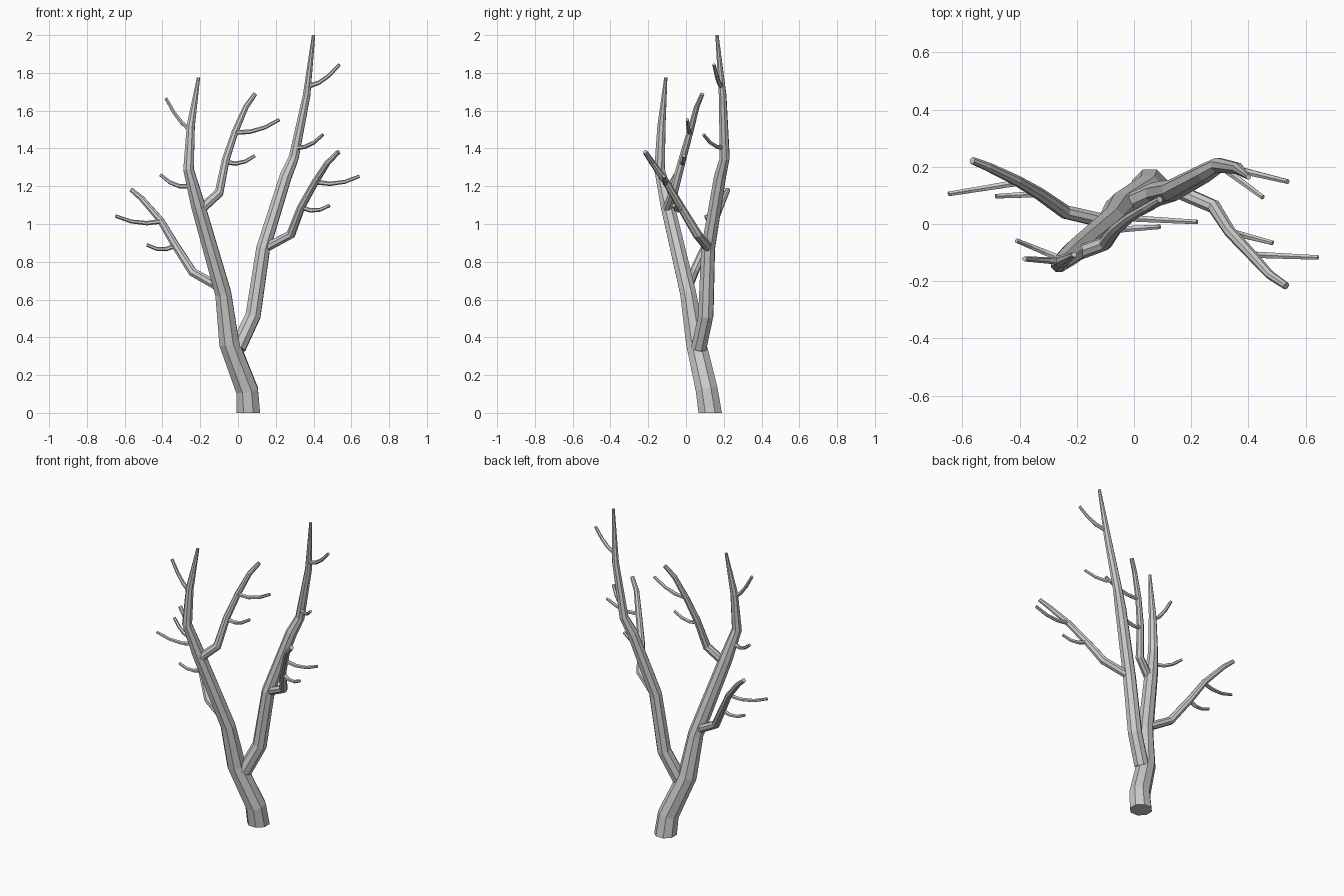
import bpy, bmesh, math
from mathutils import Vector


def limb(name, points, sides=8, start_dir=None):
    """Tapered flat-faced tube through (x, y, z, radius) points."""
    bm = bmesh.new()
    pos = [Vector(p[:3]) for p in points]
    segs = [(b - a).normalized() for a, b in zip(pos, pos[1:])]
    prev_x = Vector((1, 0, 0)) if abs(segs[0].x) < 0.8 else Vector((0, 1, 0))
    rings = []
    for i, p in enumerate(points):
        t = (segs[max(i - 1, 0)] + segs[min(i, len(segs) - 1)]).normalized()
        if i == 0 and start_dir:
            t = Vector(start_dir)
        u = (prev_x - t * prev_x.dot(t)).normalized()
        v = t.cross(u)
        prev_x = u
        rings.append([bm.verts.new(pos[i] + p[3] * (u * math.cos(a) + v * math.sin(a)))
                      for a in (math.tau * (k + 0.5) / sides for k in range(sides))])
    for lo, hi in zip(rings, rings[1:]):
        for k in range(sides):
            n = (k + 1) % sides
            bm.faces.new((lo[k], lo[n], hi[n], hi[k]))
    bm.faces.new(rings[0][::-1])
    bm.faces.new(rings[-1])
    mesh = bpy.data.meshes.new(name)
    bm.to_mesh(mesh)
    bm.free()
    obj = bpy.data.objects.new(name, mesh)
    bpy.context.collection.objects.link(obj)
    return obj


def twig(name, base, tip, sag=0.022):
    """Thin side shoot that droops slightly, then lifts at the tip."""
    a, b = Vector(base), Vector(tip)
    pts = []
    for i in range(4):
        t = i / 3
        p = a.lerp(b, t)
        p.z -= sag * 4 * t * (1 - t)
        pts.append((*p, 0.013 - 0.004 * t))
    return limb(name, pts, 6)


# Trunk running on into the left leader
limb("trunk", [
    (0.055, 0.128, 0, 0.067), (0.048, 0.11, 0.12, 0.063),
    (-0.047, 0.053, 0.37, 0.057), (-0.078, 0.012, 0.63, 0.046),
    (-0.212, -0.098, 1.10, 0.040), (-0.262, -0.14, 1.29, 0.030),
    (-0.25, -0.13, 1.52, 0.023), (-0.209, -0.107, 1.775, 0.009)],
    start_dir=(0, 0, 1))

# Right leader
limb("right_leader", [
    (0.0, 0.068, 0.345, 0.044), (0.08, 0.105, 0.515, 0.043),
    (0.133, 0.117, 0.87, 0.039), (0.252, 0.18, 1.25, 0.034),
    (0.295, 0.205, 1.35, 0.028), (0.363, 0.194, 1.68, 0.021),
    (0.40, 0.164, 2.0, 0.009)])

# Main side branches
limb("left_branch", [
    (-0.08, 0.005, 0.655, 0.026), (-0.24, 0.042, 0.745, 0.025),
    (-0.33, 0.105, 0.885, 0.022), (-0.41, 0.152, 1.02, 0.019),
    (-0.51, 0.2, 1.135, 0.016), (-0.565, 0.222, 1.182, 0.013)])
limb("middle_branch", [
    (-0.205, -0.105, 1.07, 0.026), (-0.1, -0.067, 1.165, 0.025),
    (-0.065, -0.02, 1.34, 0.021), (-0.015, 0.022, 1.49, 0.018),
    (0.042, 0.057, 1.62, 0.015), (0.09, 0.086, 1.688, 0.012)])
limb("right_branch", [
    (0.13, 0.125, 0.865, 0.026), (0.28, 0.06, 0.945, 0.025),
    (0.335, -0.027, 1.09, 0.021), (0.41, -0.107, 1.225, 0.019),
    (0.475, -0.178, 1.325, 0.016), (0.532, -0.217, 1.382, 0.013)])

# Twigs
twigs = {
    "left_twig_upper": ((-0.40, 0.145, 1.015), (-0.648, 0.105, 1.042)),
    "left_twig_lower": ((-0.33, 0.105, 0.885), (-0.483, 0.097, 0.89)),
    "middle_twig_upper": ((-0.015, 0.02, 1.485), (0.22, 0.007, 1.553)),
    "middle_twig_lower": ((-0.065, -0.02, 1.328), (0.09, -0.01, 1.362)),
    "left_leader_twig_upper": ((-0.255, -0.13, 1.50), (-0.382, -0.122, 1.666)),
    "left_leader_twig_lower": ((-0.26, -0.12, 1.20), (-0.41, -0.058, 1.26)),
    "right_twig_upper": ((0.41, -0.107, 1.222), (0.643, -0.117, 1.253)),
    "right_twig_lower": ((0.335, -0.027, 1.088), (0.485, -0.066, 1.098)),
    "right_leader_twig_upper": ((0.375, 0.187, 1.73), (0.537, 0.148, 1.844)),
    "right_leader_twig_lower": ((0.305, 0.2, 1.405), (0.45, 0.093, 1.473)),
}
for name, (base, tip) in twigs.items():
    twig(name, base, tip)
